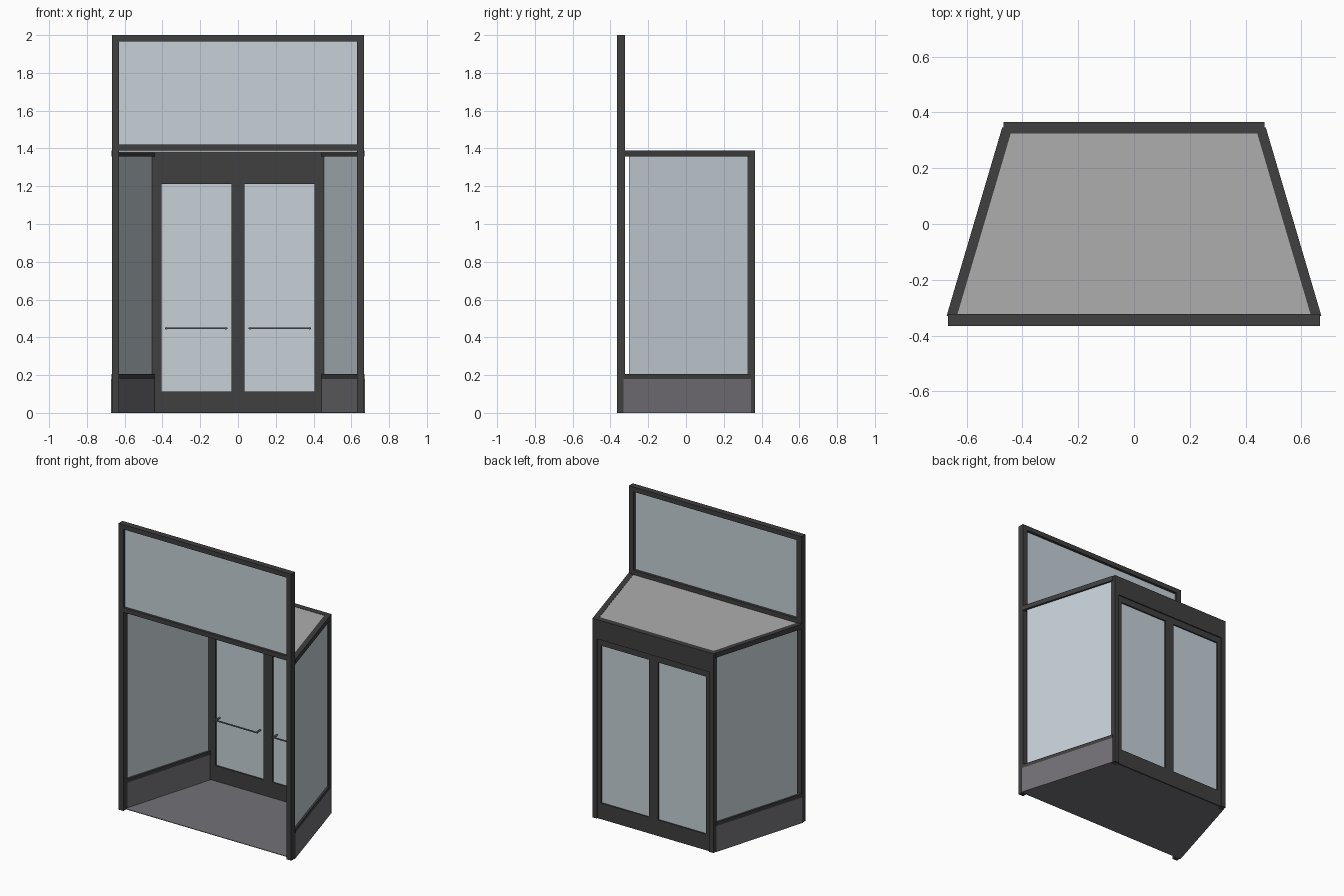
import bpy, bmesh, math
from mathutils import Vector

if "Cube" in bpy.data.objects:
    bpy.data.objects.remove(bpy.data.objects["Cube"])


def material(name, r, g, b):
    m = bpy.data.materials.new(name)
    m.diffuse_color = (r, g, b, 1)
    m.use_nodes = True
    m.node_tree.nodes["Principled BSDF"].inputs["Base Color"].default_value = m.diffuse_color
    return m


FRAME = material("dark_metal", 0.05, 0.05, 0.05)
GLASS = material("pale_glass", 0.57, 0.64, 0.69)
PANEL = material("grey_panel", 0.17, 0.165, 0.18)
ROOF = material("roof_grey", 0.42, 0.42, 0.42)
STEEL = material("handle_steel", 0.12, 0.13, 0.14)


def finish(name, bm, mat):
    bmesh.ops.recalc_face_normals(bm, faces=bm.faces)
    me = bpy.data.meshes.new(name)
    bm.to_mesh(me)
    bm.free()
    me.materials.append(mat)
    ob = bpy.data.objects.new(name, me)
    bpy.context.collection.objects.link(ob)
    return ob


def prism(name, plan, z0, z1, mat):
    """Extrude a plan outline from z0 to z1."""
    bm = bmesh.new()
    f = bm.faces.new([bm.verts.new((x, y, z0)) for x, y in plan])
    r = bmesh.ops.extrude_face_region(bm, geom=[f])
    for v in r["geom"]:
        if isinstance(v, bmesh.types.BMVert):
            v.co.z = z1
    return finish(name, bm, mat)


def box(name, x0, x1, y0, y1, z0, z1, mat=FRAME):
    return prism(name, [(x0, y0), (x1, y0), (x1, y1), (x0, y1)], z0, z1, mat)


def side_x(y, inset):
    """Plan line of the splayed side wall, moved inward by inset."""
    return 0.67 - 0.295 * (y + 0.325) - inset


def side(name, s, y0, y1, in0, in1, z0, z1, mat):
    prism(name, [(s * side_x(y0, in0), y0), (s * side_x(y1, in0), y1),
                 (s * side_x(y1, in1), y1), (s * side_x(y0, in1), y0)], z0, z1, mat)


def rod(name, a, b, radius):
    a, b = Vector(a), Vector(b)
    d = b - a
    bm = bmesh.new()
    bmesh.ops.create_cone(bm, cap_ends=True, segments=12, radius1=radius,
                          radius2=radius, depth=d.length)
    bm.transform(d.to_track_quat('Z', 'Y').to_matrix().to_4x4())
    bmesh.ops.translate(bm, verts=bm.verts, vec=(a + b) / 2)
    ob = finish(name, bm, STEEL)
    for p in ob.data.polygons:
        p.use_smooth = len(p.vertices) == 4


def box_lr(name, s, x0, x1, *rest):
    box(name, min(s * x0, s * x1), max(s * x0, s * x1), *rest)


# Tall front frame with the upper window
F0, F1 = -0.365, -0.322
box("front_top_rail", -0.63, 0.63, F0, F1, 1.967, 2.0)
box("front_middle_rail", -0.63, 0.63, F0, F1, 1.388, 1.42)
box("upper_window_glass", -0.632, 0.632, -0.348, -0.34, 1.418, 1.969, GLASS)

# Door surround at the back
box("door_header", -0.435, 0.435, 0.325, 0.365, 1.255, 1.39)

for s, tag in ((-1, "left"), (1, "right")):
    box_lr("front_post_" + tag, s, 0.63, 0.667, F0, F1, 0, 2.0)
    box_lr("back_post_" + tag, s, 0.434, 0.468, 0.325, 0.365, 0, 1.39)

    # Splayed side wall
    side("side_base_" + tag, s, -0.33, 0.345, 0.0, 0.036, 0, 0.18, PANEL)
    side("side_sill_" + tag, s, -0.325, 0.345, 0.0, 0.037, 0.18, 0.205, FRAME)
    side("side_top_rail_" + tag, s, -0.325, 0.345, 0.0, 0.037, 1.357, 1.39, FRAME)
    side("side_glass_" + tag, s, -0.302, 0.335, 0.014, 0.022, 0.203, 1.359, GLASS)

    # Door leaf
    D0, D1 = 0.33, 0.357
    box_lr("door_inner_stile_" + tag, s, 0.0, 0.035, D0, D1, 0, 1.255)
    box_lr("door_outer_stile_" + tag, s, 0.406, 0.434, D0, D1, 0, 1.255)
    box_lr("door_bottom_rail_" + tag, s, 0.035, 0.406, D0, D1, 0, 0.112)
    box_lr("door_top_rail_" + tag, s, 0.035, 0.406, D0, D1, 1.212, 1.255)
    box_lr("door_glass_" + tag, s, 0.033, 0.408, 0.34, 0.347, 0.11, 1.214, GLASS)

    # Push bar on two short brackets
    rod("push_bar_" + tag, (s * 0.055, 0.295, 0.448), (s * 0.385, 0.295, 0.448), 0.005)
    for i, x in enumerate((0.065, 0.38)):
        rod("push_bar_bracket_%s_%d" % (tag, i), (s * x, 0.295, 0.448), (s * x, 0.341, 0.448), 0.006)


# Floor and roof fill the trapezoid between the walls
def trapezoid(inset, y0, y1):
    return [(-side_x(y0, inset), y0), (side_x(y0, inset), y0),
            (side_x(y1, inset), y1), (-side_x(y1, inset), y1)]


prism("floor", trapezoid(0.02, -0.335, 0.345), 0, 0.004, PANEL)
prism("roof", trapezoid(0.03, -0.325, 0.33), 1.378, 1.388, ROOF)
